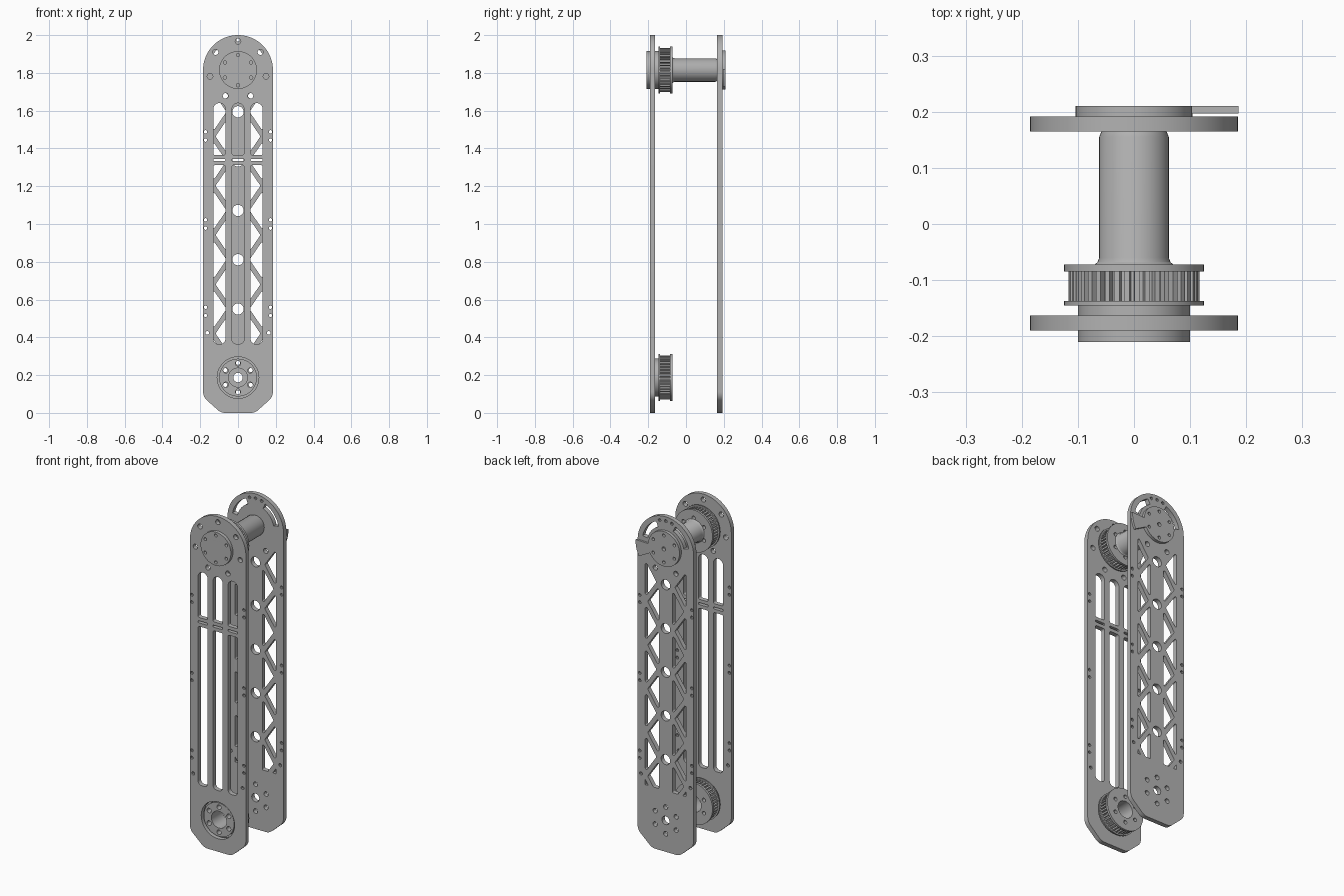
import bpy, bmesh
from math import sin, cos, tan, pi, radians
from mathutils import Vector, Matrix

if "Cube" in bpy.data.objects:
    bpy.data.objects.remove(bpy.data.objects["Cube"], do_unlink=True)

metal = bpy.data.materials.new("grey metal")
metal.use_nodes = True
GREY = (0.45, 0.45, 0.45, 1)
metal.diffuse_color = GREY
metal.node_tree.nodes["Principled BSDF"].inputs["Base Color"].default_value = GREY

TOP, LOW = 1.815, 0.187      # heights of the two axles
PITCH, FIRST = 0.261, 0.55   # lattice node spacing and lowest node


# --- helpers: 2D outlines in (x, z) ---
def circle(x, z, r, n=24):
    return [(x + r * cos(2 * pi * i / n), z + r * sin(2 * pi * i / n)) for i in range(n)]


def ring_of_holes(z, radius, r, count, start=90):
    angles = [radians(start) + 2 * pi * i / count for i in range(count)]
    return [circle(radius * cos(a), z + radius * sin(a), r, 14) for a in angles]


def rounded(corners, radii, steps=6):
    """Polygon with each corner replaced by an arc."""
    if not isinstance(radii, (list, tuple)):
        radii = [radii] * len(corners)
    pts = [Vector(c) for c in corners]
    out = []
    for i, p in enumerate(pts):
        a, b = (pts[i - 1] - p).normalized(), (pts[(i + 1) % len(pts)] - p).normalized()
        half = a.angle(b) / 2
        r = radii[i]
        centre = p + (a + b).normalized() * (r / sin(half))
        u = p + a * (r / tan(half)) - centre
        v = p + b * (r / tan(half)) - centre
        n = steps * (4 if r > 0.1 else 1)
        total = u.angle_signed(v)
        for k in range(n + 1):
            w = u.copy()
            w.rotate(Matrix.Rotation(-total * k / n, 2))
            out.append(tuple(centre + w))
    return out


def arc_slot(z, r0, r1, a0, a1, n=16):
    angles = [radians(a0 + (a1 - a0) * i / n) for i in range(n + 1)]
    return ([(r1 * cos(a), z + r1 * sin(a)) for a in angles]
            + [(r0 * cos(a), z + r0 * sin(a)) for a in reversed(angles)])


def mirrored(shapes):
    return shapes + [[(-x, z) for x, z in s] for s in shapes]


def finish(name, mesh):
    obj = bpy.data.objects.new(name, mesh)
    bpy.context.collection.objects.link(obj)
    mesh.materials.clear()
    mesh.materials.append(metal)
    bpy.ops.object.select_all(action='DESELECT')
    obj.select_set(True)
    bpy.context.view_layer.objects.active = obj
    bpy.ops.object.shade_smooth_by_angle(angle=radians(30))
    return obj


def slab(name, outline, holes, y0, y1):
    """Filled outline with holes, extruded from y0 to y1."""
    curve = bpy.data.curves.new(name, 'CURVE')
    curve.dimensions = '2D'
    curve.fill_mode = 'BOTH'
    curve.extrude = (y1 - y0) / 2
    for shape in [outline] + holes:
        spline = curve.splines.new('POLY')
        spline.points.add(len(shape) - 1)
        for point, (x, z) in zip(spline.points, shape):
            point.co = (x, z, 0, 1)
        spline.use_cyclic_u = True
    temp = bpy.data.objects.new("temporary curve", curve)
    bpy.context.collection.objects.link(temp)
    graph = bpy.context.evaluated_depsgraph_get()
    mesh = bpy.data.meshes.new_from_object(temp.evaluated_get(graph))
    bpy.data.objects.remove(temp)
    mesh.transform(Matrix.Translation((0, (y0 + y1) / 2, 0)) @ Matrix.Rotation(pi / 2, 4, 'X'))
    bm = bmesh.new()
    bm.from_mesh(mesh)
    bmesh.ops.remove_doubles(bm, verts=bm.verts, dist=1e-5)
    bmesh.ops.recalc_face_normals(bm, faces=bm.faces)
    bm.to_mesh(mesh)
    bm.free()
    return finish(name, mesh)


def lathe(name, profile, z, n=48):
    """Profile of (radius, y) turned about the axle."""
    bm = bmesh.new()
    verts = [bm.verts.new((r, y, z)) for r, y in profile]
    edges = [bm.edges.new(pair) for pair in zip(verts, verts[1:])]
    bmesh.ops.spin(bm, geom=verts + edges, cent=(0, 0, z), axis=(0, 1, 0),
                   angle=2 * pi, steps=n, use_merge=True)
    bmesh.ops.remove_doubles(bm, verts=bm.verts, dist=1e-5)
    bmesh.ops.recalc_face_normals(bm, faces=bm.faces)
    mesh = bpy.data.meshes.new(name)
    bm.to_mesh(mesh)
    bm.free()
    return finish(name, mesh)


# --- shared plate outline and edge holes ---
plate = rounded([(-0.185, 2), (0.185, 2), (0.185, 0.085), (0.09, 0), (-0.09, 0), (-0.185, 0.085)],
                [0.1849, 0.1849, 0.06, 0.06, 0.06, 0.06])
edge_holes = mirrored([circle(0.172, z, 0.009, 10)
                       for mid in (1.466, 1.0, 0.537) for z in (mid - 0.022, mid + 0.022)]
                      + [circle(0.163, 0.424, 0.01, 10)])

# --- front plate: three long slots split by a slitted crossbar ---
slots = []
for x in (-0.099, 0, 0.099):
    a, b = x - 0.032, x + 0.032
    slots.append(rounded([(a, 1.64), (b, 1.64), (b, 1.365), (a, 1.365)], [0.0319, 0.0319, 0.01, 0.01]))
    slots.append(rounded([(a, 1.312), (b, 1.312), (b, 0.365), (a, 0.365)], [0.01, 0.01, 0.025, 0.025]))
    slots.append(rounded([(a, 1.345), (b, 1.345), (b, 1.333), (a, 1.333)], 0.005))
slab("front_plate", plate,
     edge_holes + slots + ring_of_holes(TOP, 0.152, 0.015, 7) + [circle(0, LOW, 0.11, 48)],
     -0.19, -0.163)

# --- back plate: lattice of triangular windows around a drilled spine ---
windows = []
for i in range(5):
    z = FIRST + PITCH * i
    windows.append(rounded([(0.061, z), (0.135, z + 0.108), (0.135, z - 0.108)], 0.007))
    if i < 4:
        m = z + PITCH / 2
        windows.append(rounded([(0.119, m), (0.045, m - 0.108), (0.045, m + 0.108)], 0.007))
windows.append(rounded([(0.045, 0.365), (0.045, 0.528), (0.119, 0.42), (0.081, 0.365)], 0.006))
windows.append([(0.135, 0.365), (0.114, 0.365), (0.135, 0.396)])
windows.append(circle(0.068, 1.678, 0.015, 14))
windows.append(arc_slot(TOP, 0.122, 0.155, 12, 66))
windows.append(circle(0.04, TOP + 0.154, 0.009, 10))
spine_holes = [circle(0, FIRST + PITCH * i, 0.03) for i in range(5)]
slab("back_plate", plate,
     edge_holes + mirrored(windows) + spine_holes + ring_of_holes(LOW, 0.08, 0.014, 6)
     + [circle(0, LOW, 0.025), circle(0, TOP + 0.159, 0.009, 10)],
     0.165, 0.192)


# --- toothed pulleys ---
def pulley(prefix, z, hub_front, hub_holes, bore):
    centre = [circle(0, z, bore, 32)]
    teeth = []
    count = 40
    for i in range(count):
        for step, r in ((0, 0.104), (0.35, 0.104), (0.42, 0.117), (0.93, 0.117)):
            a = 2 * pi * (i + step) / count
            teeth.append((r * cos(a), z + r * sin(a)))
    bolts = ring_of_holes(z, 0.078, 0.011, 6)
    slab(prefix + "_hub", circle(0, z, 0.1, 48), centre + hub_holes, hub_front, -0.145)
    slab(prefix + "_front_flange", circle(0, z, 0.125, 48), centre + hub_holes, -0.145, -0.137)
    slab(prefix + "_teeth", teeth, centre + bolts, -0.137, -0.085)
    slab(prefix + "_rear_flange", circle(0, z, 0.125, 48), centre + bolts, -0.085, -0.072)


pulley("upper_pulley", TOP, -0.21, ring_of_holes(TOP, 0.08, 0.009, 6), 0.03)
pulley("lower_pulley", LOW, -0.18, ring_of_holes(LOW, 0.075, 0.014, 6), 0.05)

# --- shaft with flared root and chamfered tip ---
lathe("shaft", [(0, -0.21), (0.031, -0.21), (0.031, -0.072), (0.07, -0.072), (0.065, -0.068),
                (0.062, -0.06), (0.062, 0.155), (0.058, 0.165), (0, 0.165)], TOP)

# --- back cap and its stop arm ---
cap_holes = ring_of_holes(TOP, 0.08, 0.009, 6) + [circle(0, TOP, 0.012, 14)]
slab("back_cap", circle(0, TOP, 0.104, 48), cap_holes, 0.192, 0.21)
slab("stop_arm", arc_slot(TOP, 0.1, 0.186, -28, 2), [], 0.197, 0.21)
